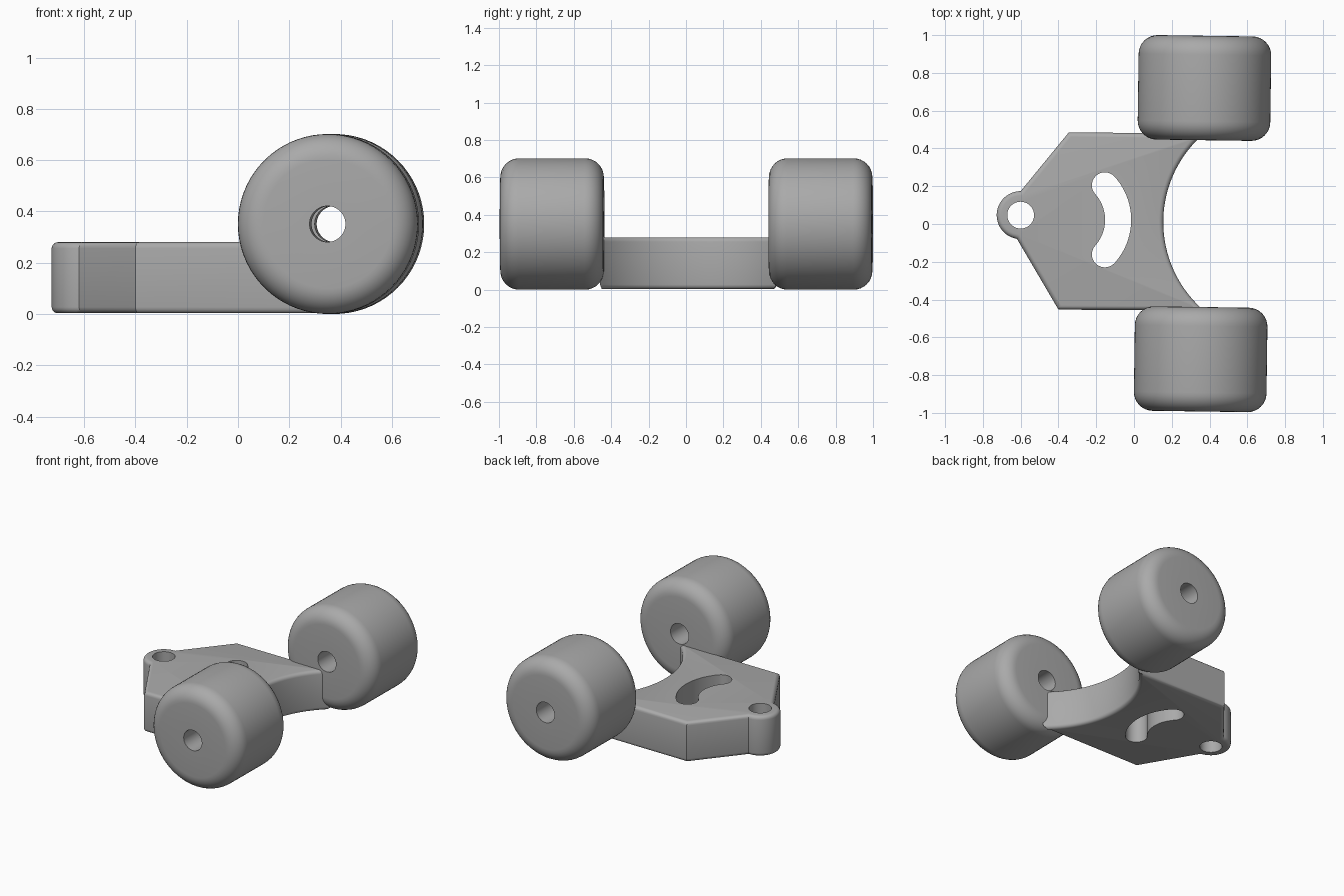
import bpy, bmesh
from math import sin, cos, pi, radians, atan2, hypot
from mathutils import Matrix

cube = bpy.data.objects.get("Cube")
if cube:
    bpy.data.objects.remove(cube, do_unlink=True)

grey = bpy.data.materials.new("plain_grey")
grey.use_nodes = True
colour = (0.40, 0.40, 0.40, 1)
grey.diffuse_color = colour
grey.node_tree.nodes["Principled BSDF"].inputs["Base Color"].default_value = colour


def arc(cx, cy, r, start, end, n):
    """Points on an arc, angles in degrees."""
    angles = [radians(start + (end - start) * i / n) for i in range(n + 1)]
    return [(cx + r * cos(a), cy + r * sin(a)) for a in angles]


def add_object(name, bm):
    bmesh.ops.recalc_face_normals(bm, faces=bm.faces)
    mesh = bpy.data.meshes.new(name)
    bm.to_mesh(mesh)
    bm.free()
    mesh.materials.append(grey)
    obj = bpy.data.objects.new(name, mesh)
    bpy.context.collection.objects.link(obj)
    return obj


def prism(name, outline, z0, z1, rim=0):
    """Extrude an outline upwards and round its top and bottom rims."""
    bm = bmesh.new()
    base = bm.faces.new([bm.verts.new((x, y, z0)) for x, y in outline])
    top = bmesh.ops.extrude_face_region(bm, geom=[base], use_keep_orig=True)
    verts = [v for v in top["geom"] if isinstance(v, bmesh.types.BMVert)]
    bmesh.ops.translate(bm, verts=verts, vec=(0, 0, z1 - z0))
    bmesh.ops.recalc_face_normals(bm, faces=bm.faces)
    if rim:
        edges = [e for e in bm.edges if abs(e.verts[0].co.z - e.verts[1].co.z) < 1e-5]
        bmesh.ops.bevel(bm, geom=edges, offset=rim, segments=4, profile=0.5,
                        affect="EDGES", clamp_overlap=False)
    return add_object(name, bm)


def smooth(obj):
    bpy.ops.object.select_all(action="DESELECT")
    obj.select_set(True)
    bpy.context.view_layer.objects.active = obj
    bpy.ops.object.shade_smooth_by_angle(angle=radians(30))


def cut(obj, cutter):
    mod = obj.modifiers.new("hole", "BOOLEAN")
    mod.operation = "DIFFERENCE"
    mod.solver = "EXACT"
    mod.object = cutter
    bpy.context.view_layer.objects.active = obj
    bpy.ops.object.modifier_apply(modifier=mod.name)
    bpy.data.objects.remove(cutter, do_unlink=True)


# Base plate: angled nose with a lug, and a concave rear edge
lug = (-0.6, 0.047)
outline = [(-0.345, 0.485)]
outline += arc(*lug, 0.127, 90, 261, 28)
outline += [(-0.4, -0.453)]
half = radians(49.5)
outline += arc(0.772, 0.01, 0.617, 180 + 49.5, 180 - 49.5, 40)
plate = prism("base_plate", outline, 0.003, 0.28, rim=0.024)

# Round lug hole and curved slot through the plate
cut(plate, prism("lug_hole_cutter", arc(*lug, 0.071, 0, 350, 35), -0.1, 0.4))
sx, sy, mid, w, a = -0.357, 0.022, 0.273, 0.069, 42
ends = [(sx + mid * cos(radians(t)), sy + mid * sin(radians(t))) for t in (a, -a)]
slot = arc(sx, sy, mid + w, -a, a, 24)
slot += arc(*ends[0], w, a, a + 180, 14)[1:-1]
slot += arc(sx, sy, mid - w, a, -a, 24)
slot += arc(*ends[1], w, 180 - a, 360 - a, 14)[1:-1]
cut(plate, prism("slot_cutter", slot, -0.1, 0.4))
smooth(plate)


# Wheels: rounded rectangle section spun about the axle, with a bore
def wheel(name, x, y, radius=0.351, width=0.553, fillet=0.1, bore=0.07):
    h = width / 2
    section = [(bore, -h)]
    section += arc(radius - fillet, fillet - h, fillet, -90, 0, 8)
    section += arc(radius - fillet, h - fillet, fillet, 0, 90, 8)
    section += [(bore, h)]
    bm = bmesh.new()
    verts = [bm.verts.new((r, t, 0)) for r, t in section]
    edges = [bm.edges.new((v, verts[(i + 1) % len(verts)])) for i, v in enumerate(verts)]
    bmesh.ops.spin(bm, geom=verts + edges, cent=(0, 0, 0), axis=(0, 1, 0),
                   angle=2 * pi, steps=72)
    bmesh.ops.remove_doubles(bm, verts=bm.verts, dist=1e-4)
    turn = Matrix.Rotation(radians(-0.8), 4, "Z")
    bmesh.ops.transform(bm, matrix=Matrix.Translation((x, y, radius)) @ turn, verts=bm.verts)
    smooth(add_object(name, bm))


wheel("right_wheel", 0.353, -0.716)
wheel("left_wheel", 0.373, 0.72)
